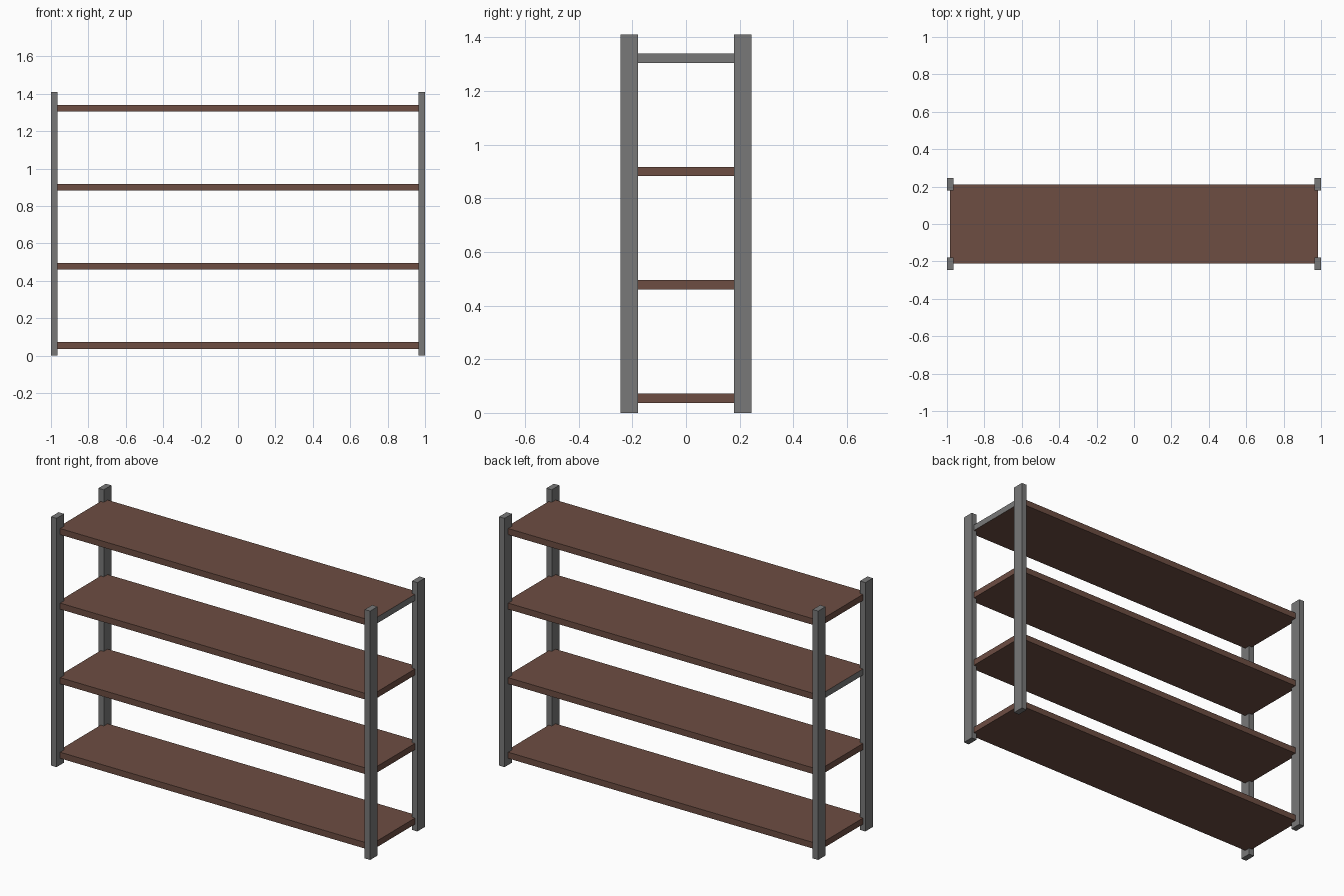
import bpy
import bmesh
from mathutils import Matrix

if "Cube" in bpy.data.objects:
    bpy.data.objects.remove(bpy.data.objects["Cube"])


def material(name, rgb):
    m = bpy.data.materials.new(name)
    m.diffuse_color = (*rgb, 1.0)
    m.use_nodes = True
    m.node_tree.nodes["Principled BSDF"].inputs["Base Color"].default_value = m.diffuse_color
    return m


brown = material("brown wood", (0.153, 0.075, 0.055))
grey = material("grey metal", (0.19, 0.19, 0.19))


def box(name, lo, hi, mats):
    """Axis-aligned box from its two corners."""
    size = [b - a for a, b in zip(lo, hi)]
    mid = [(a + b) / 2 for a, b in zip(lo, hi)]
    bm = bmesh.new()
    bmesh.ops.create_cube(bm, size=1.0, matrix=Matrix.Diagonal((*size, 1.0)))
    me = bpy.data.meshes.new(name)
    bm.to_mesh(me)
    bm.free()
    for m in mats:
        me.materials.append(m)
    ob = bpy.data.objects.new(name, me)
    ob.location = mid
    bpy.context.collection.objects.link(ob)
    return ob


# Four corner posts
for sx, side in ((-1, "left"), (1, "right")):
    for sy, end in ((-1, "front"), (1, "back")):
        xs = sorted((sx * 0.966, sx * 1.0))
        ys = sorted((sy * 0.178, sy * 0.245))
        box(f"{end}_{side}_post", (xs[0], ys[0], 0), (xs[1], ys[1], 1.41), [grey])

# Four shelves; two of them have one grey end cap
grey_end = {2: -1, 3: 1}
for i in range(4):
    z = 0.037 + i * 0.4225
    shelf = box(f"shelf_{i + 1}", (-0.985, -0.212, z), (0.985, 0.212, z + 0.035), [brown, grey])
    for p in shelf.data.polygons:
        if p.normal.x * grey_end.get(i, 0) > 0.9:
            p.material_index = 1
